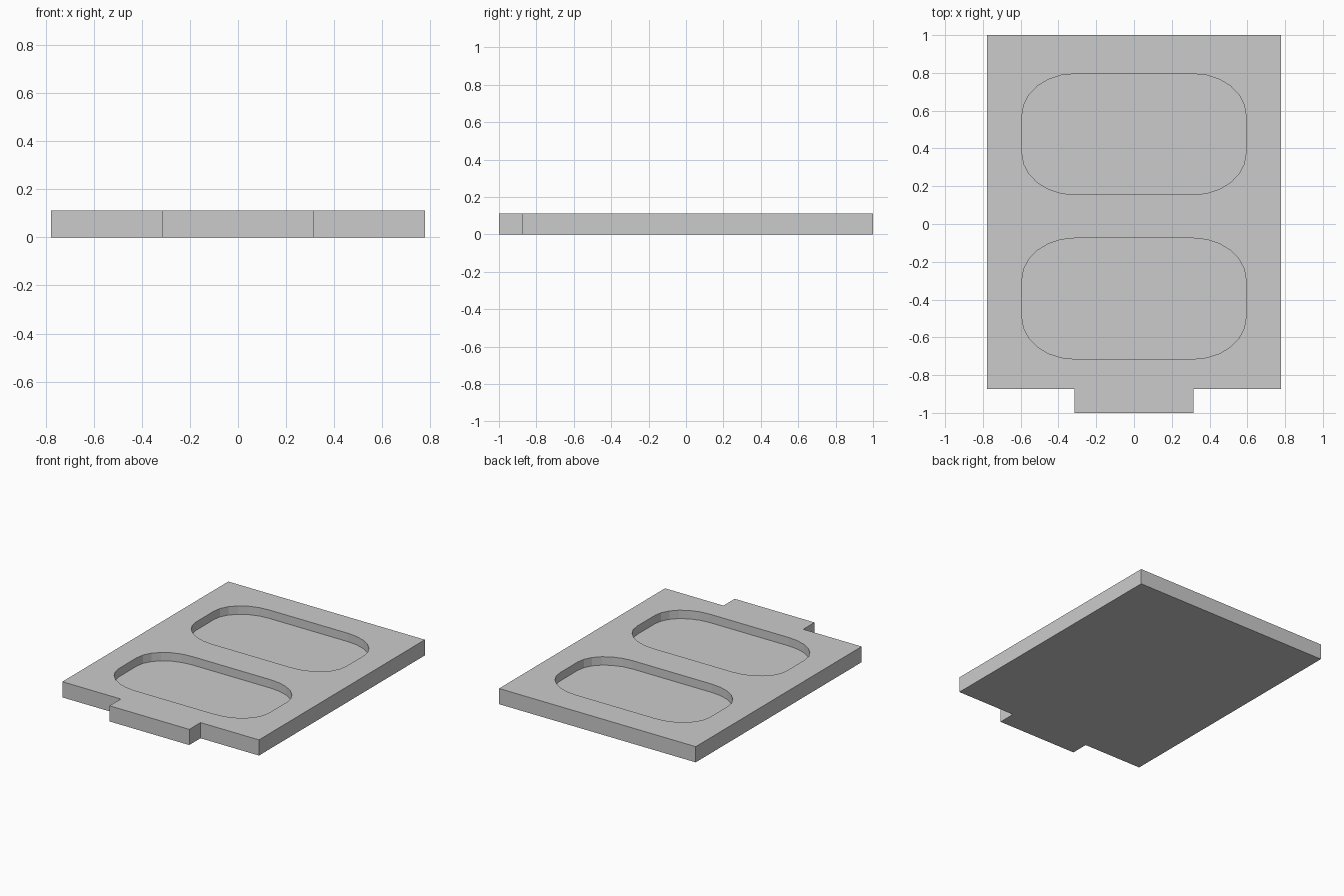
import bpy, bmesh
from math import cos, sin, pi

if "Cube" in bpy.data.objects:
    bpy.data.objects.remove(bpy.data.objects["Cube"])

HEIGHT = 0.112
FLOOR = 0.052


def prism(name, outline, z0, z1):
    """Extrude a closed xy outline from z0 to z1."""
    bm = bmesh.new()
    base = bm.faces.new([bm.verts.new((x, y, z0)) for x, y in outline])
    top = bmesh.ops.extrude_face_region(bm, geom=[base])["geom"]
    bmesh.ops.translate(bm, vec=(0, 0, z1 - z0),
                        verts=[v for v in top if isinstance(v, bmesh.types.BMVert)])
    bmesh.ops.recalc_face_normals(bm, faces=bm.faces)
    mesh = bpy.data.meshes.new(name)
    bm.to_mesh(mesh)
    bm.free()
    obj = bpy.data.objects.new(name, mesh)
    bpy.context.collection.objects.link(obj)
    return obj


def rounded_outline(cy, hx, hy, rx, ry, segments=6):
    """Rectangle with elliptical corners."""
    points = []
    for k, (sx, sy) in enumerate([(1, 1), (-1, 1), (-1, -1), (1, -1)]):
        for i in range(segments + 1):
            a = (k + i / segments) * pi / 2
            points.append((sx * (hx - rx) + rx * cos(a),
                           cy + sy * (hy - ry) + ry * sin(a)))
    return points


# Plate with front tab
half = [(0.315, -1), (0.315, -0.873), (0.777, -0.873), (0.777, 1)]
plate = prism("tray_plate", half + [(-x, y) for x, y in reversed(half)], 0, HEIGHT)

# Two rounded pockets sunk into the top
for name, cy in (("front_pocket_cutter", -0.395), ("back_pocket_cutter", 0.475)):
    cutter = prism(name, rounded_outline(cy, 0.593, 0.32, 0.28, 0.22), FLOOR, HEIGHT + 0.1)
    cutter.hide_render = True
    cutter.hide_set(True)
    cutter.display_type = 'WIRE'
    cut = plate.modifiers.new(name, 'BOOLEAN')
    cut.operation = 'DIFFERENCE'
    cut.solver = 'EXACT'
    cut.object = cutter
